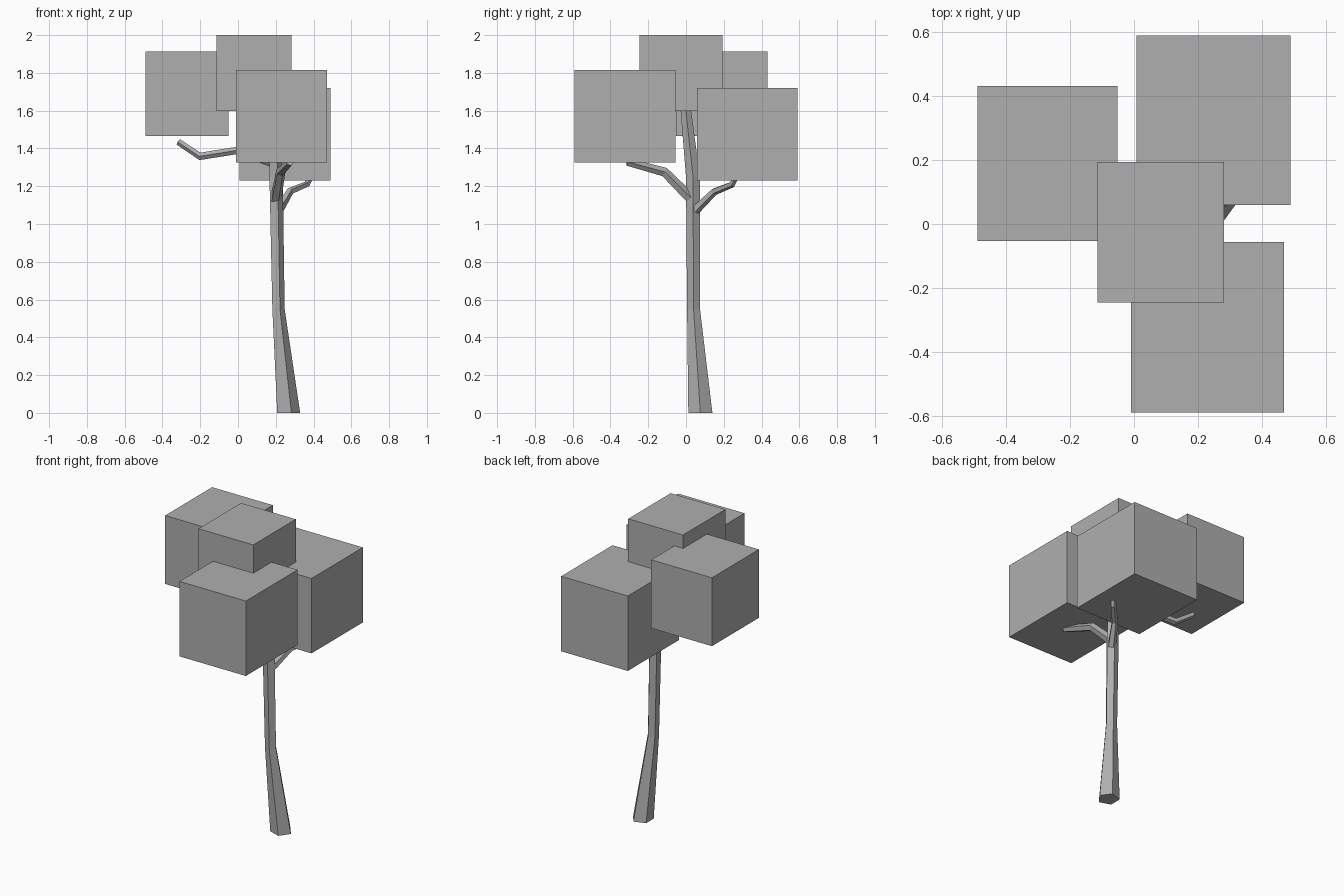
import bpy, bmesh, math
from mathutils import Vector

if "Cube" in bpy.data.objects:
    bpy.data.objects.remove(bpy.data.objects["Cube"])

# Shared dark grey
grey = bpy.data.materials.new("dark_grey")
grey.diffuse_color = (.43, .43, .43, 1)
grey.use_nodes = True
grey.node_tree.nodes["Principled BSDF"].inputs["Base Color"].default_value = grey.diffuse_color


def limb(name, path, sides=5, level=False):
    """Tapered low-poly limb through (x, y, z, radius) points."""
    bm = bmesh.new()
    pts = [Vector(p[:3]) for p in path]
    rings = []
    for i, p in enumerate(pts):
        t = (pts[min(i + 1, len(pts) - 1)] - pts[max(i - 1, 0)]).normalized()
        if level:
            u, v = Vector((1, 0, 0)), Vector((0, 1, 0))
        else:
            u = Vector((0, 0, 1)).cross(t).normalized()
            v = t.cross(u)
        r = path[i][3]
        rings.append([bm.verts.new(p + r * (math.cos(a) * u + math.sin(a) * v))
                      for a in (k * math.tau / sides for k in range(sides))])
    for a, b in zip(rings, rings[1:]):
        for k in range(sides):
            n = (k + 1) % sides
            bm.faces.new((a[k], a[n], b[n], b[k]))
    bm.faces.new(rings[0][::-1])
    bm.faces.new(rings[-1])
    bmesh.ops.recalc_face_normals(bm, faces=bm.faces)
    mesh = bpy.data.meshes.new(name)
    bm.to_mesh(mesh)
    bm.free()
    mesh.materials.append(grey)
    bpy.context.collection.objects.link(bpy.data.objects.new(name, mesh))


def block(name, lo, hi):
    """Box between two opposite corners."""
    lo, hi = Vector(lo), Vector(hi)
    bpy.ops.mesh.primitive_cube_add(size=1, location=(lo + hi) / 2)
    ob = bpy.context.object
    ob.name = name
    ob.scale = hi - lo
    bpy.ops.object.transform_apply(location=False, rotation=False, scale=True)
    ob.data.materials.append(grey)


# Trunk
limb("trunk", [(.262, .076, 0, .067), (.211, .04, .55, .036),
               (.198, .037, 1.25, .039), (.19, -.005, 1.64, .028)], level=True)

# Branches
limb("left_branch", [(.20, .035, 1.32, .025), (.0, .09, 1.39, .021),
                     (-.2, .14, 1.358, .021), (-.315, .17, 1.435, .018)])
limb("front_branch", [(.2, .03, 1.13, .03), (.225, -.115, 1.275, .026),
                      (.275, -.31, 1.328, .021)])
limb("back_branch", [(.215, .05, 1.075, .026), (.275, .15, 1.172, .02),
                     (.365, .245, 1.21, .017), (.385, .265, 1.25, .015)])

# Leaf blocks
block("left_leaves", (-.49, -.053, 1.465), (-.051, .432, 1.912))
block("top_leaves", (-.114, -.245, 1.598), (.282, .194, 2))
block("front_leaves", (-.01, -.59, 1.325), (.47, -.056, 1.815))
block("back_leaves", (.008, .059, 1.23), (.49, .59, 1.72))
